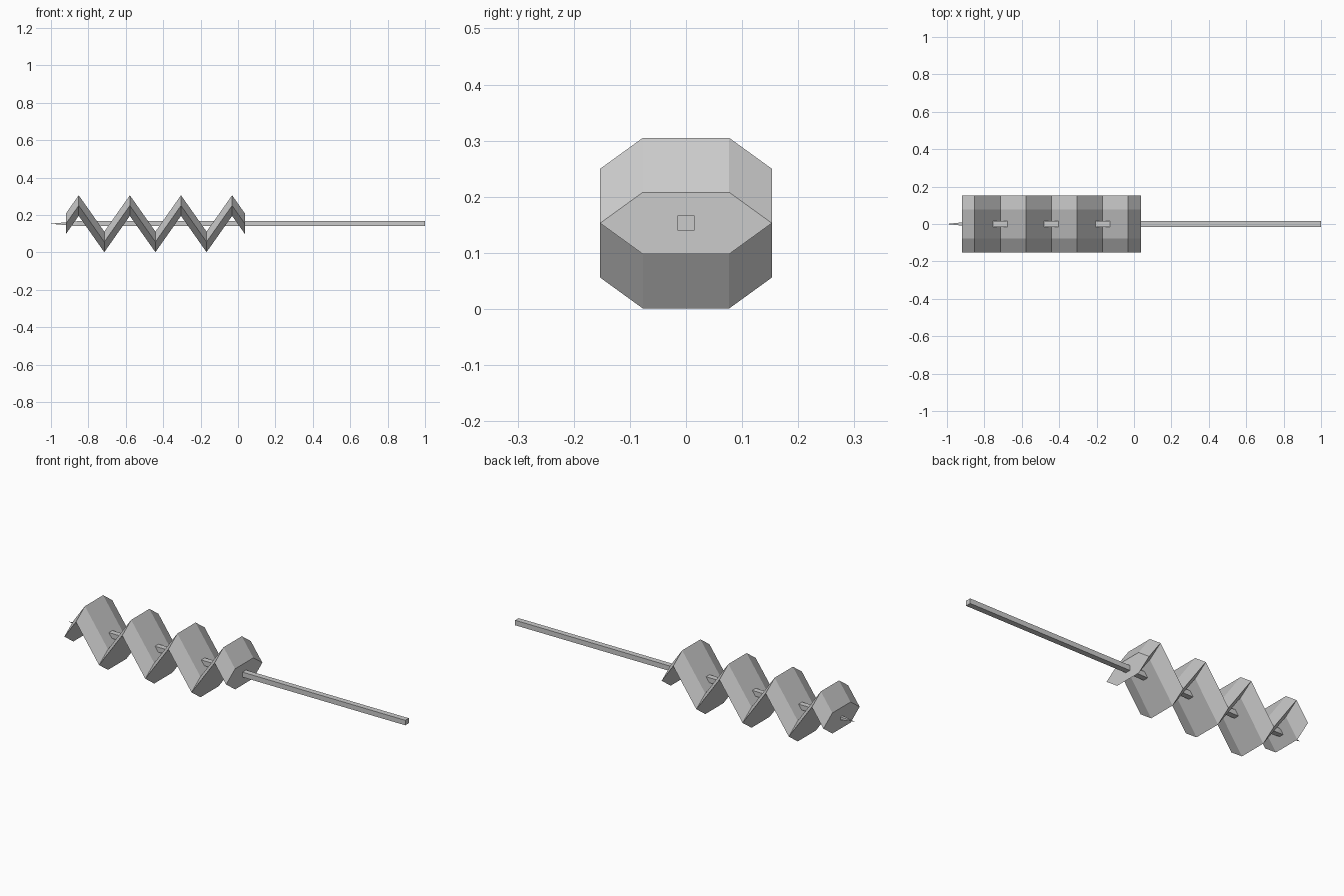
import bpy, bmesh

if "Cube" in bpy.data.objects:
    bpy.data.objects.remove(bpy.data.objects["Cube"])

grey = bpy.data.materials.new("plain grey")
grey.diffuse_color = (0.6, 0.6, 0.6, 1)
grey.use_nodes = True
grey.node_tree.nodes["Principled BSDF"].inputs["Base Color"].default_value = grey.diffuse_color

MID = 0.153     # height of the skewer axis


def loft(name, rings):
    """Join consecutive rings of points with flat faces and cap both ends."""
    bm = bmesh.new()
    loops = [[bm.verts.new(p) for p in ring] for ring in rings]
    for a, b in zip(loops, loops[1:]):
        n = len(a)
        for i in range(n):
            bm.faces.new((a[i], a[(i + 1) % n], b[(i + 1) % n], b[i]))
    bm.faces.new(loops[0])
    bm.faces.new(loops[-1])
    bmesh.ops.remove_doubles(bm, verts=bm.verts, dist=1e-5)
    bmesh.ops.recalc_face_normals(bm, faces=bm.faces)
    mesh = bpy.data.meshes.new(name)
    bm.to_mesh(mesh)
    bm.free()
    mesh.materials.append(grey)
    obj = bpy.data.objects.new(name, mesh)
    bpy.context.collection.objects.link(obj)
    return obj


# Folded strip: a hexagonal section swept along a zigzag with mitred bends
START, HALF_PITCH, SWING = -0.92, 0.1367, 0.097
HEXAGON = [(0.153, 0), (0.077, 0.055), (-0.077, 0.055),
           (-0.153, 0), (-0.077, -0.055), (0.077, -0.055)]
path = [(START, MID)]
for i in range(7):
    path.append((START + HALF_PITCH * (i + 0.5), MID + SWING * (-1) ** i))
path.append((START + HALF_PITCH * 7, MID))
loft("folded_strip", [[(x, y, z + dz) for y, dz in HEXAGON] for x, z in path])


# Square skewer with a sharpened tip
def square(x, r):
    return [(x, y * r, MID + z * r * 0.9) for y, z in ((1, 1), (-1, 1), (-1, -1), (1, -1))]


loft("skewer_stick", [square(-1, 0.0003), square(-0.86, 0.0148), square(1, 0.0148)])
